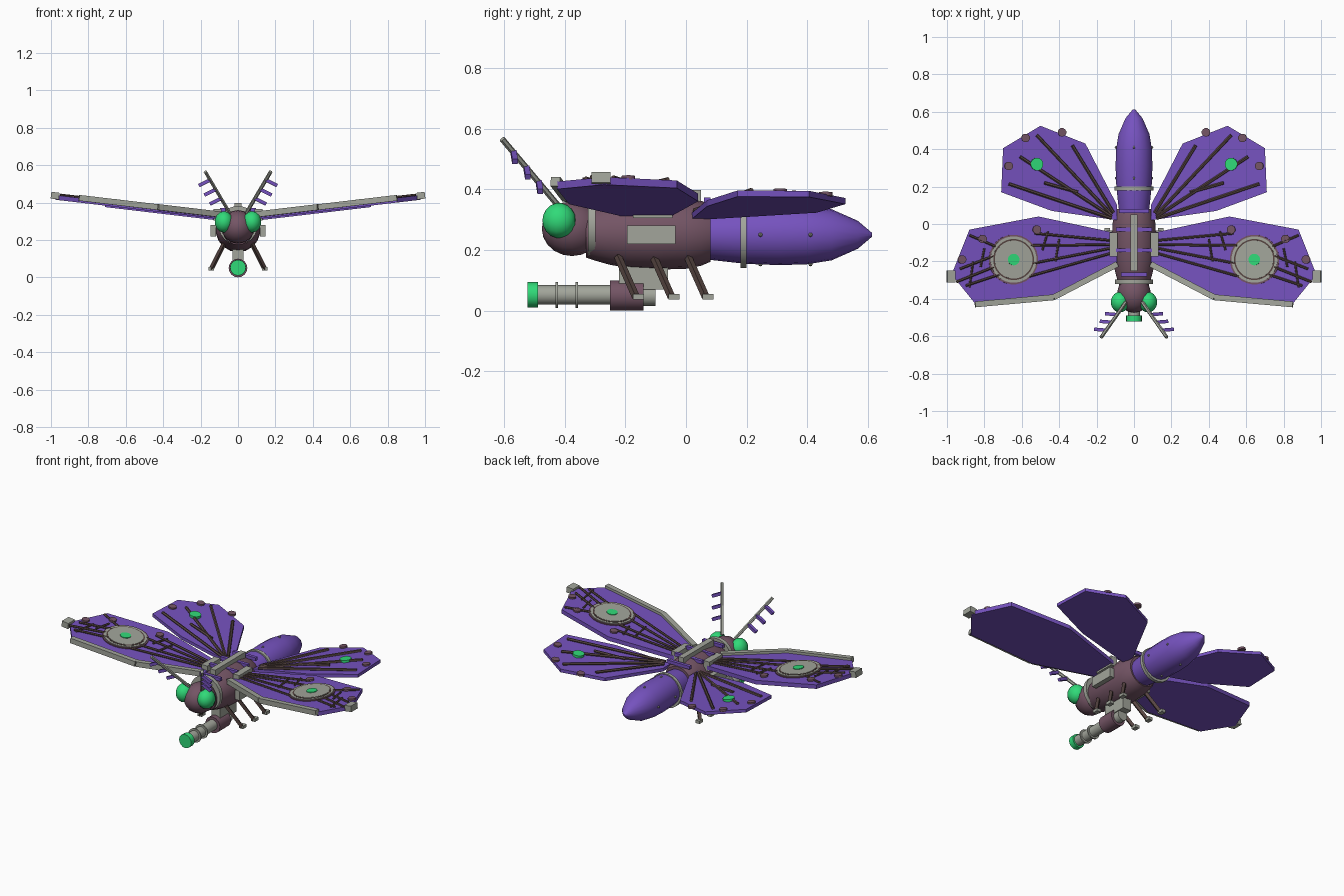
import bpy, bmesh, math
from mathutils import Vector, Matrix

if "Cube" in bpy.data.objects:
    bpy.data.objects.remove(bpy.data.objects["Cube"], do_unlink=True)


def material(name, rgb):
    m = bpy.data.materials.new(name)
    m.use_nodes = True
    m.diffuse_color = (*rgb, 1)
    m.node_tree.nodes["Principled BSDF"].inputs["Base Color"].default_value = (*rgb, 1)
    return m


purple = material("violet", (0.18, 0.085, 0.52))
maroon = material("dull_plum", (0.175, 0.09, 0.13))
grey = material("warm_grey", (0.36, 0.375, 0.325))
brown = material("dark_brown", (0.095, 0.06, 0.054))
green = material("bright_green", (0.03, 0.70, 0.19))


def finish(name, bm, mat):
    bmesh.ops.recalc_face_normals(bm, faces=bm.faces)
    mesh = bpy.data.meshes.new(name)
    bm.to_mesh(mesh)
    bm.free()
    mesh.materials.append(mat)
    obj = bpy.data.objects.new(name, mesh)
    bpy.context.collection.objects.link(obj)
    return obj


def smooth(obj):
    bpy.ops.object.select_all(action="DESELECT")
    obj.select_set(True)
    bpy.context.view_layer.objects.active = obj
    bpy.ops.object.shade_smooth_by_angle(angle=math.radians(35))
    return obj


def rod(name, p, q, r, mat, sides=6):
    """Prism between two points; four sides give a square bar."""
    p, q = Vector(p), Vector(q)
    d = q - p
    turn = d.to_track_quat("Z", "Y").to_matrix().to_4x4()
    place = Matrix.Translation((p + q) / 2) @ turn @ Matrix.Rotation(math.pi / 4, 4, "Z")
    bm = bmesh.new()
    bmesh.ops.create_cone(bm, cap_ends=True, segments=sides, radius1=r,
                          radius2=r, depth=d.length, matrix=place)
    obj = finish(name, bm, mat)
    return smooth(obj) if sides > 8 else obj


def box(name, center, size, mat, tilt=0):
    bm = bmesh.new()
    bmesh.ops.create_cube(bm, size=1, matrix=Matrix.Translation(center)
                          @ Matrix.Rotation(tilt, 4, "Y") @ Matrix.Diagonal((*size, 1)))
    return finish(name, bm, mat)


def ball(name, center, radii, mat, u=16, v=10):
    bm = bmesh.new()
    bmesh.ops.create_uvsphere(bm, u_segments=u, v_segments=v, radius=1,
                              matrix=Matrix.Translation(center) @ Matrix.Diagonal((*radii, 1))
                              @ Matrix.Rotation(math.pi / 2, 4, "X"))
    return smooth(finish(name, bm, mat))


def ring(name, y, z, r, width, mat):
    return rod(name, (0, y - width / 2, z), (0, y + width / 2, z), r, mat, 20)


def lathe(name, profile, z, mat, n=18):
    """Revolve (y, radius) pairs about the lengthwise axis."""
    bm = bmesh.new()
    loops = [[bm.verts.new((r * math.sin(2 * math.pi * i / n), y, z + r * math.cos(2 * math.pi * i / n)))
              for i in range(n)] for y, r in profile]
    for a, b in zip(loops, loops[1:]):
        for i in range(n):
            bm.faces.new((a[i], a[(i + 1) % n], b[(i + 1) % n], b[i]))
    bm.faces.new(loops[0])
    bm.faces.new(loops[-1])
    return smooth(finish(name, bm, mat))


# Body, head and collars
lathe("thorax", [(-0.33, 0.08), (-0.3, 0.09), (-0.25, 0.104), (-0.18, 0.116), (-0.1, 0.12),
                 (0, 0.117), (0.05, 0.107), (0.08, 0.094)], 0.255, maroon)
ball("head", (0, -0.375, 0.27), (0.09, 0.1, 0.09), maroon)
lathe("abdomen", [(0.06, 0.08), (0.1, 0.085), (0.2, 0.096), (0.31, 0.1), (0.4, 0.097),
                  (0.48, 0.084), (0.566, 0.046), (0.613, 0.006)], 0.25, purple)
ring("neck_collar", -0.31, 0.278, 0.104, 0.024, grey)
ring("abdomen_collar", 0.19, 0.245, 0.106, 0.02, grey)
for y in (0.245, 0.41):
    for i in range(4):
        a = i * math.pi / 2
        ball("abdomen_stud", (0.097 * math.cos(a), y, 0.25 + 0.097 * math.sin(a)),
             (0.007, 0.007, 0.007), grey, 6, 4)

# Back spine with cross plates
box("back_spine", (0, -0.1, 0.377), (0.036, 0.3, 0.04), grey)
for y, w in ((0.07, 0.16), (-0.03, 0.19), (-0.14, 0.19), (-0.27, 0.14)):
    box("back_plate", (0, y, 0.362), (w, 0.02, 0.02), purple)

# Belly cannon
rod("cannon_muzzle", (0, -0.522, 0.052), (0, -0.488, 0.052), 0.042, green, 16)
rod("cannon_barrel", (0, -0.49, 0.052), (0, -0.24, 0.052), 0.032, grey, 16)
for y in (-0.425, -0.36):
    ring("barrel_ring", y, 0.052, 0.043, 0.008, grey)
rod("cannon_sleeve", (0, -0.25, 0.05), (0, -0.14, 0.05), 0.05, maroon, 16)
rod("cannon_breech", (0, -0.14, 0.048), (0, -0.1, 0.048), 0.033, grey, 16)
box("cannon_mount", (0, -0.18, 0.12), (0.06, 0.08, 0.07), grey)
box("breech_block", (0, -0.1, 0.108), (0.06, 0.08, 0.078), grey)

# Wing outlines as seen from above
FORE = [(0.09, -0.05), (0.51, 0.04), (0.88, -0.03), (0.975, -0.27),
        (0.85, -0.425), (0.43, -0.385), (0.09, -0.21)]
HIND = [(0.09, 0.1), (0.26, 0.43), (0.5, 0.525), (0.7, 0.405),
        (0.71, 0.17), (0.44, 0.07), (0.09, 0.02)]
SLOPE = 0.118


def wing(name, side, outline, base, thick):
    bm = bmesh.new()
    top, low = [[bm.verts.new((side * x, y, base + SLOPE * x - t)) for x, y in outline]
                for t in (0, thick)]
    bm.faces.new(top)
    bm.faces.new(low)
    for i in range(len(top)):
        j = (i + 1) % len(top)
        bm.faces.new((top[i], top[j], low[j], low[i]))
    finish(name, bm, purple)


for side, tag in ((1, "left_"), (-1, "right_")):

    def on(base, x, y, lift=0.0):
        return (side * x, y, base + SLOPE * x + lift)

    def button(name, base, x, y, r, h, mat, sides=12):
        n = Vector((-side * SLOPE, 0, 1)).normalized()
        p = Vector(on(base, x, y))
        rod(tag + name, p - n * 0.004, p + n * h, r, mat, sides)

    def veins(name, base, lines, r=0.008):
        for x1, y1, x2, y2 in lines:
            rod(tag + name, on(base, x1, y1, 0.004), on(base, x2, y2, 0.004), r, brown)

    # Eye and feathered antenna
    ball(tag + "eye", (side * 0.075, -0.418, 0.297), (0.05, 0.055, 0.058), green, 14, 9)
    root = Vector((side * 0.045, -0.42, 0.345))
    tip = Vector((side * 0.175, -0.605, 0.565))
    rod(tag + "antenna", root, tip, 0.01, grey)
    for t in (0.35, 0.57, 0.8):
        p = root.lerp(tip, t)
        rod(tag + "antenna_barb", p, p + Vector((side * 0.06, 0.005, -0.03)), 0.013, purple, 4)

    # Flank panel and wing mount
    box(tag + "flank_panel", (side * 0.132, -0.115, 0.25), (0.03, 0.16, 0.06), grey)
    box(tag + "wing_mount", (side * 0.11, -0.11, 0.335), (0.042, 0.13, 0.06), grey)

    # Legs
    for y in (-0.225, -0.108, 0.005):
        rod(tag + "leg", (side * 0.075, y, 0.18), (side * 0.143, y + 0.06, 0.045), 0.013, brown, 4)
        box(tag + "foot", (side * 0.143, y + 0.068, 0.046), (0.028, 0.036, 0.018), grey)

    # Fore wing with armoured front edge and tip block
    base = 0.325
    wing(tag + "fore_wing", side, FORE, base, 0.025)
    edge = [(0.09, -0.215), (0.43, -0.392), (0.85, -0.43)]
    for a, b in zip(edge, edge[1:]):
        rod(tag + "wing_edge", on(base, *a, 0.0), on(base, *b, 0.0), 0.022, grey, 4)
    box(tag + "wing_tip_block", (side * 0.978, -0.28, 0.437), (0.044, 0.064, 0.036), grey, -side * 0.12)
    veins("fore_vein", base, [(0.1, -0.09, 0.53, -0.05), (0.1, -0.11, 0.55, -0.115),
                              (0.1, -0.125, 0.54, -0.21), (0.1, -0.15, 0.56, -0.28),
                              (0.74, -0.12, 0.88, -0.06), (0.75, -0.17, 0.93, -0.24),
                              (0.75, -0.23, 0.95, -0.31), (0.72, -0.27, 0.9, -0.33)], 0.007)
    veins("cross_vein", base, [(0.46, -0.04, 0.49, -0.14), (0.4, -0.08, 0.42, -0.2),
                               (0.8, -0.13, 0.82, -0.23), (0.86, -0.2, 0.88, -0.34)], 0.006)

    # Stepped wing disc
    for part, r, h, mat in (("disc_rim", 0.133, 0.006, maroon), ("disc_plate", 0.124, 0.009, grey),
                            ("disc_groove", 0.11, 0.0105, brown), ("disc_centre", 0.102, 0.012, grey),
                            ("disc_lamp", 0.031, 0.016, green)):
        button(part, base, 0.645, -0.19, r, h, mat, 28)
    for x, y in ((0.81, -0.08), (0.92, -0.19), (0.52, -0.03)):
        button("fore_rivet", base, x, y, 0.023, 0.01, maroon)

    # Hind wing
    base = 0.312
    wing(tag + "hind_wing", side, HIND, base, 0.02)
    veins("hind_vein", base, [(0.11, 0.06, 0.33, 0.42), (0.12, 0.05, 0.52, 0.475),
                              (0.12, 0.04, 0.61, 0.36), (0.12, 0.03, 0.67, 0.215),
                              (0.3, 0.17, 0.48, 0.22)], 0.009)
    button("hind_lamp", base, 0.52, 0.32, 0.034, 0.014, green)
    for x, y in ((0.58, 0.46), (0.385, 0.49), (0.67, 0.31)):
        button("hind_rivet", base, x, y, 0.023, 0.009, maroon)
